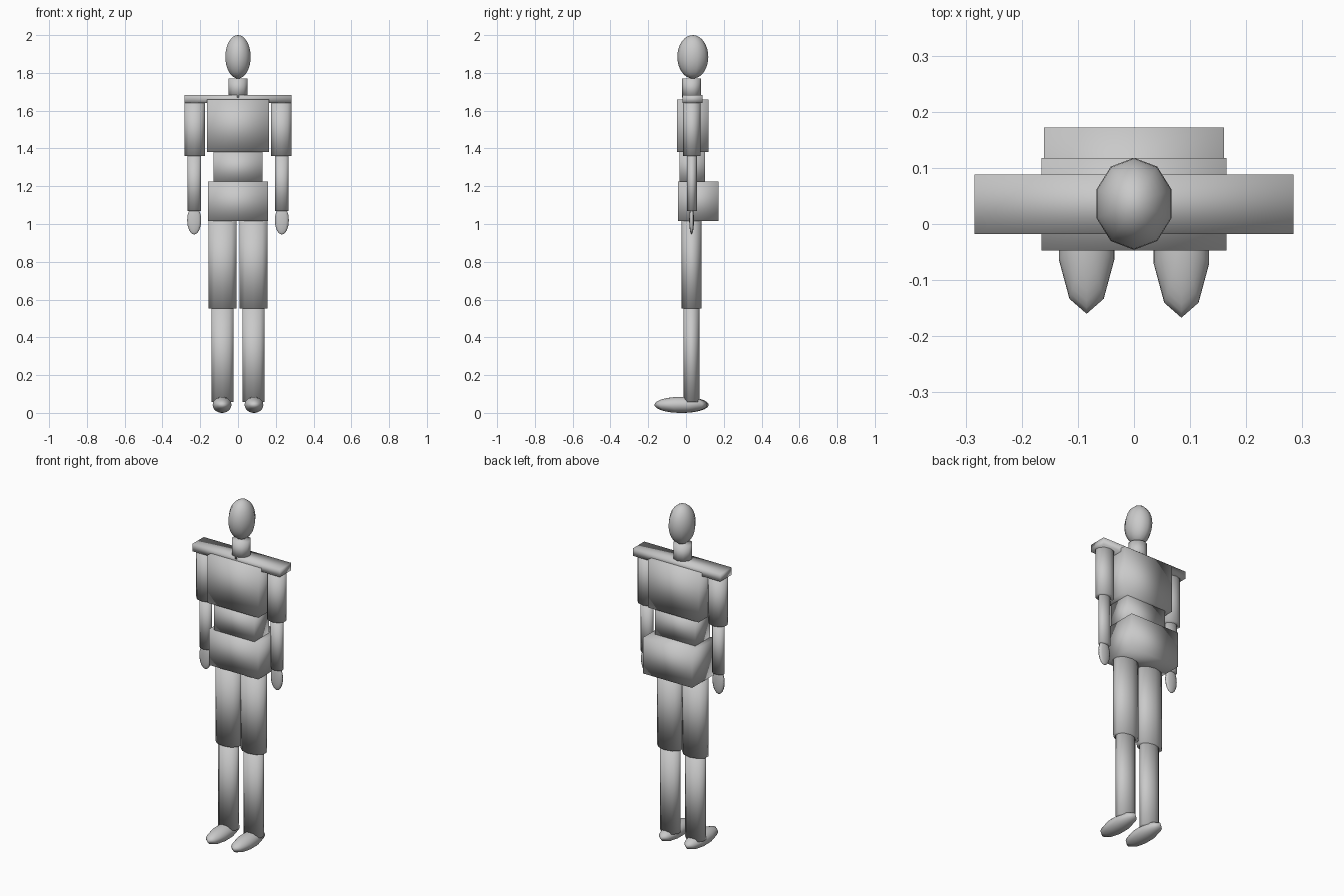
import bpy
import bmesh
from mathutils import Vector

cube = bpy.data.objects.get("Cube")
if cube:
    bpy.data.objects.remove(cube, do_unlink=True)

# Single flat grey
GREY = (0.588, 0.588, 0.588, 1.0)
grey = bpy.data.materials.new("plain grey")
grey.use_nodes = True
grey.diffuse_color = GREY
grey.node_tree.nodes["Principled BSDF"].inputs["Base Color"].default_value = GREY

SIDES = 10


def part(name, shape, x, y, z):
    """Fit a smooth box, cylinder or ball into the given x, y and z ranges."""
    bm = bmesh.new()
    if shape == "box":
        bmesh.ops.create_cube(bm, size=1)
    elif shape == "cylinder":
        bmesh.ops.create_cone(bm, cap_ends=True, segments=SIDES,
                              radius1=1, radius2=1, depth=1)
    else:
        bmesh.ops.create_uvsphere(bm, u_segments=SIDES, v_segments=16, radius=1)
    low, high = Vector((x[0], y[0], z[0])), Vector((x[1], y[1], z[1]))
    for axis in range(3):
        values = [v.co[axis] for v in bm.verts]
        start, span = min(values), max(values) - min(values)
        for v in bm.verts:
            t = (v.co[axis] - start) / span
            v.co[axis] = low[axis] + t * (high[axis] - low[axis])
    for face in bm.faces:
        face.smooth = True
    mesh = bpy.data.meshes.new(name)
    bm.to_mesh(mesh)
    bm.free()
    mesh.materials.append(grey)
    obj = bpy.data.objects.new(name, mesh)
    bpy.context.collection.objects.link(obj)
    return obj


# Head and torso
part("head", "ball", (-0.067, 0.067), (-0.046, 0.118), (1.77, 2.0))
part("neck", "cylinder", (-0.05, 0.05), (-0.02, 0.08), (1.67, 1.77))
part("shoulder_bar", "box", (-0.284, 0.284), (-0.018, 0.088), (1.64, 1.683))
part("chest", "box", (-0.165, 0.165), (-0.047, 0.118), (1.38, 1.66))
part("waist", "box", (-0.13, 0.13), (-0.035, 0.10), (1.22, 1.38))
part("hips", "box", (-0.16, 0.16), (-0.042, 0.172), (1.015, 1.225))

# Limbs, the same on each side
for side, sign in (("left", 1), ("right", -1)):
    def limb(name, shape, inner, outer, y, z):
        part(f"{side}_{name}", shape, sorted((sign * inner, sign * outer)), y, z)

    limb("upper_arm", "cylinder", 0.176, 0.283, (-0.015, 0.077), (1.36, 1.64))
    limb("forearm", "cylinder", 0.196, 0.267, (0.005, 0.057), (1.07, 1.36))
    limb("hand", "ball", 0.195, 0.269, (0.017, 0.042), (0.945, 1.095))
    limb("thigh", "cylinder", 0.007, 0.156, (-0.024, 0.083), (0.553, 1.016))
    limb("calf", "cylinder", 0.024, 0.14, (-0.014, 0.071), (0.058, 0.555))
    toe = -0.167 if sign > 0 else -0.16
    limb("foot", "ball", 0.035, 0.134, (toe, toe + 0.28), (0.0, 0.085))
